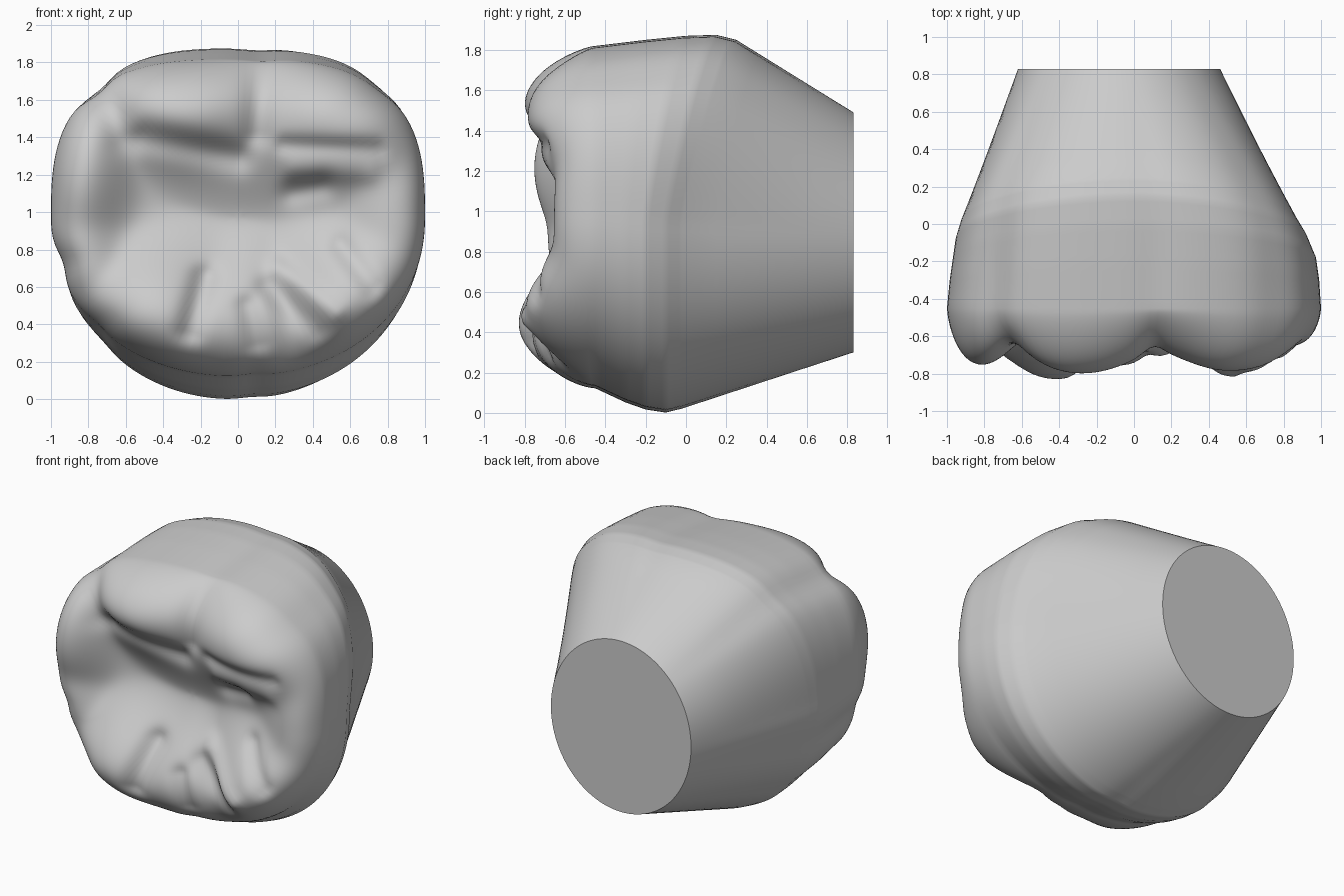
import bpy, bmesh
from math import cos, sin, pi, exp, radians, hypot

cube = bpy.data.objects.get("Cube")
if cube:
    bpy.data.objects.remove(cube, do_unlink=True)

SIDES = 144
WALL_STEPS = 5
FACE_RINGS = 48
BASIN = -0.45

# Crown wall stations from the cut root end forward:
# y, left, right, bottom, top, backward shift of the top, squareness
STATIONS = [
    (0.83, -0.62, 0.46, 0.30, 1.49, 0.0, 0.0),
    (-0.02, -0.93, 0.88, 0.02, 1.85, 0.27, 0.85),
    (-0.10, -0.955, 0.93, 0.0, 1.875, 0.25, 0.9),
    (-0.2, -0.97, 0.975, 0.015, 1.87, 0.2, 0.95),
    (-0.3, -0.985, 0.99, 0.05, 1.85, 0.1, 1.0),
    (-0.45, -1.0, 1.0, 0.12, 1.82, 0.0, 1.0),
]

# Rounded cusps on the chewing face: x, z, x radius, z radius, height
CUSPS = [
    (-0.27, 1.64, 0.46, 0.36, 0.39),
    (0.58, 1.58, 0.50, 0.42, 0.36),
    (0.10, 1.45, 0.80, 0.35, 0.20),
    (-0.90, 1.27, 0.30, 0.48, 0.34),
    (-0.87, 0.75, 0.25, 0.25, 0.24),
    (0.88, 1.00, 0.30, 0.40, 0.20),
    (-0.44, 0.33, 0.44, 0.44, 0.41),
    (0.02, 0.31, 0.30, 0.42, 0.31),
    (0.66, 0.43, 0.42, 0.42, 0.37),
]

# Fissures (negative) and ridges (positive): x1, z1, x2, z2, width, height
CREASES = [
    (0.12, 1.80, 0.10, 1.42, 0.07, -0.04),
    (-0.50, 1.40, 0.0, 1.30, 0.08, -0.05),
    (0.25, 1.36, 0.75, 1.34, 0.05, -0.03),
    (0.30, 1.11, 0.45, 1.14, 0.07, -0.04),
    (0.30, 1.23, 0.70, 1.21, 0.06, 0.02),
    (0.22, 0.70, 0.52, 0.46, 0.06, 0.04),
    (0.15, 0.60, 0.42, 0.36, 0.06, -0.03),
    (-0.18, 0.65, -0.26, 0.36, 0.07, -0.06),
    (0.05, 0.50, 0.10, 0.30, 0.06, -0.04),
    (0.55, 0.82, 0.72, 0.60, 0.06, -0.04),
    (-0.68, 1.60, -0.62, 1.40, 0.08, -0.03),
]

# Grooves running down the outer wall: angle in degrees, width, depth
WALL_GROOVES = [(134, 6, 0.035), (83, 6, 0.015), (47, 7, 0.015),
                (197, 7, 0.03), (222, 6, 0.015), (275, 5, 0.015)]


def outline(angle, square):
    """Unit cross-section: round at the root, squarer above at the front."""
    c, s = cos(angle), sin(angle)
    power = 2 + square * (0.9 if s > 0 else 0.12)
    radius = (abs(c) ** power + abs(s) ** power) ** (-1 / power)
    for centre, width, depth in WALL_GROOVES:
        gap = (angle - radians(centre) + pi) % (2 * pi) - pi
        radius -= square ** 4 * depth * exp(-(gap / radians(width)) ** 2)
    return radius * c, radius * s


def section_point(station, angle, scale=1.0):
    y, left, right, bottom, top, shift, square = station
    u, v = outline(angle, square)
    x = (left + right) / 2 + scale * u * (right - left) / 2
    z = (bottom + top) / 2 + scale * v * (top - bottom) / 2
    return x, y + shift * max(0, sin(angle)) ** 1.3, z


def segment_distance(x, z, x1, z1, x2, z2):
    dx, dz = x2 - x1, z2 - z1
    t = ((x - x1) * dx + (z - z1) * dz) / (dx * dx + dz * dz)
    t = min(1, max(0, t))
    return hypot(x - x1 - t * dx, z - z1 - t * dz)


def relief(x, z):
    """Height of the chewing face above the basin: bowl, cusps, creases."""
    total = (0.03 + 0.2 * (x * x + (z - 1.05) ** 2)) ** 4
    for cx, cz, rx, rz, height in CUSPS:
        q = ((x - cx) / rx) ** 2 + ((z - cz) / rz) ** 2
        total += (height * exp(-q ** 1.2 * 0.75)) ** 4
    result = total ** 0.25
    for x1, z1, x2, z2, width, height in CREASES:
        d = segment_distance(x, z, x1, z1, x2, z2)
        result += height * exp(-(d / width) ** 2)
    return result


def add_ring(bm, points):
    return [bm.verts.new(p) for p in points]


def bridge(bm, a, b):
    for i in range(SIDES):
        j = (i + 1) % SIDES
        bm.faces.new((a[i], a[j], b[j], b[i]))


angles = [2 * pi * i / SIDES for i in range(SIDES)]
bm = bmesh.new()

# Tapered wall: straight from the root end to the widest line, then bulging
profiles = [[section_point(s, a) for a in angles] for s in STATIONS]
rings = [add_ring(bm, profiles[0])]
for near, far in zip(profiles, profiles[1:]):
    for k in range(1, WALL_STEPS + 1):
        t = k / WALL_STEPS
        rings.append(add_ring(bm, [
            tuple(p + (q - p) * t for p, q in zip(a, b))
            for a, b in zip(near, far)]))

# Rounded rim and chewing face, closing towards the middle
for k in range(1, FACE_RINGS):
    scale = 1 - (k / FACE_RINGS) ** 1.5
    points = []
    for angle in angles:
        x, y, z = section_point(STATIONS[-1], angle, scale)
        steep = 4.5 + 7 * cos(angle) ** 2 + 2 * max(0, -sin(angle))
        rise = (1 - scale ** steep) ** 0.65
        points.append((x, y - rise * relief(x, z), z))
    rings.append(add_ring(bm, points))

for a, b in zip(rings, rings[1:]):
    bridge(bm, a, b)
x, y, z = section_point(STATIONS[-1], 0, 0)
middle = bm.verts.new((x, BASIN - relief(x, z), z))
for i in range(SIDES):
    bm.faces.new((rings[-1][i], rings[-1][(i + 1) % SIDES], middle))

# Flat cut at the root end
bm.faces.new(rings[0])
bmesh.ops.recalc_face_normals(bm, faces=bm.faces)

mesh = bpy.data.meshes.new("molar_crown")
bm.to_mesh(mesh)
bm.free()
crown = bpy.data.objects.new("molar_crown", mesh)
bpy.context.collection.objects.link(crown)

# Plain grey material
grey = bpy.data.materials.new("plain_grey")
grey.use_nodes = True
colour = (0.6, 0.6, 0.6, 1)
grey.diffuse_color = colour
grey.node_tree.nodes["Principled BSDF"].inputs["Base Color"].default_value = colour
mesh.materials.append(grey)

bpy.ops.object.select_all(action="DESELECT")
crown.select_set(True)
bpy.context.view_layer.objects.active = crown
bpy.ops.object.shade_smooth_by_angle(angle=radians(40))
